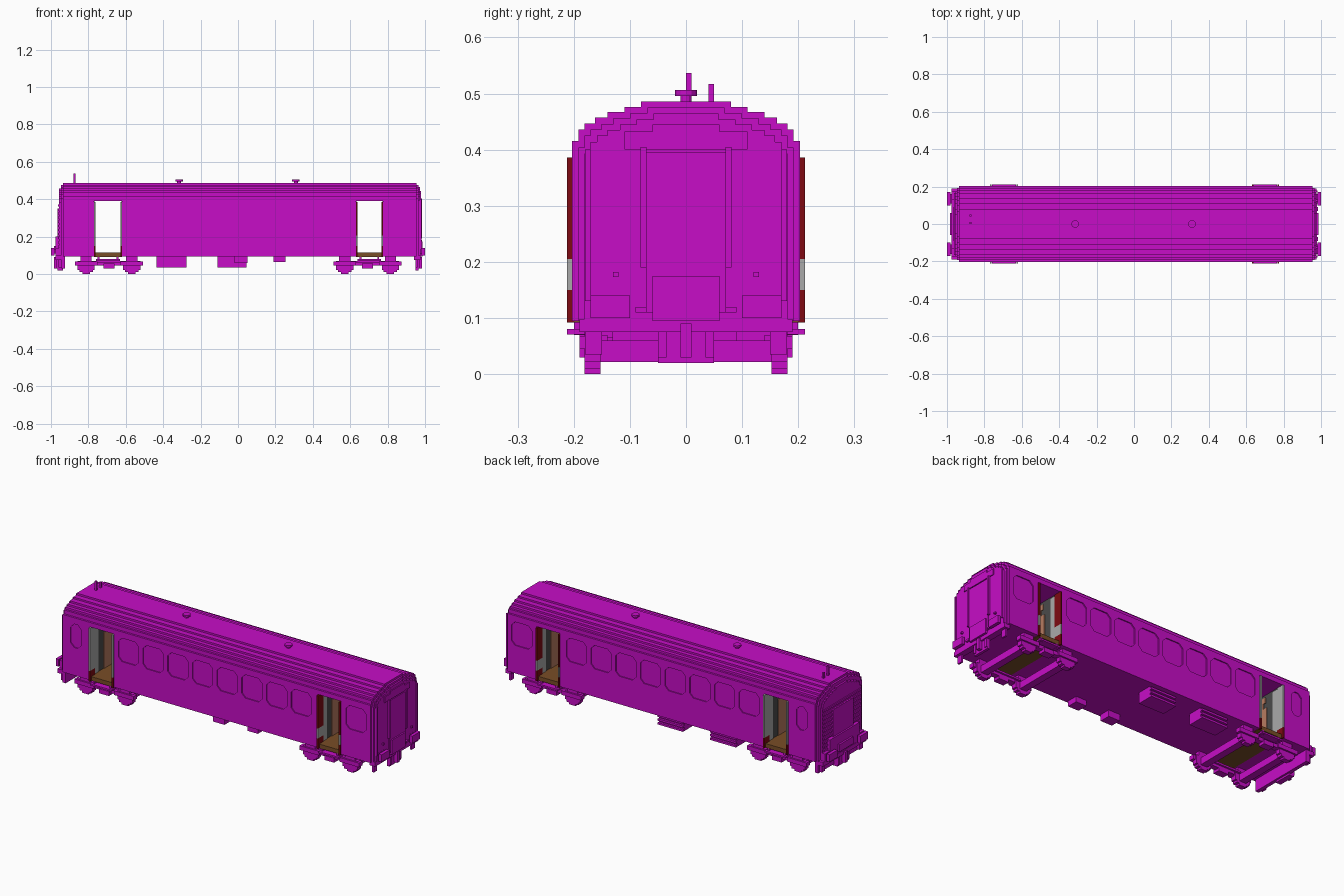
import bpy, bmesh
from mathutils import Matrix

cube = bpy.data.objects.get("Cube")
if cube:
    bpy.data.objects.remove(cube)


def material(name, rgb):
    m = bpy.data.materials.new(name)
    m.use_nodes = True
    m.diffuse_color = (*rgb, 1)
    m.node_tree.nodes["Principled BSDF"].inputs["Base Color"].default_value = (*rgb, 1)
    return m


MAGENTA = material("magenta paint", (0.57, 0.004, 0.57))
RED = material("dark red", (0.21, 0.003, 0.006))
GREY = material("light grey", (0.40, 0.40, 0.40))
DARK = material("dark grey", (0.07, 0.07, 0.07))
BROWN = material("brown floor", (0.19, 0.075, 0.02))
PEACH = material("tan panel", (0.48, 0.20, 0.12))


def finish(name, bm, mat):
    bmesh.ops.recalc_face_normals(bm, faces=bm.faces)
    me = bpy.data.meshes.new(name)
    bm.to_mesh(me)
    bm.free()
    me.materials.append(mat)
    ob = bpy.data.objects.new(name, me)
    bpy.context.collection.objects.link(ob)
    return ob


def add_box(bm, x0, x1, y0, y1, z0, z1):
    m = Matrix.Translation(((x0 + x1) / 2, (y0 + y1) / 2, (z0 + z1) / 2))
    bmesh.ops.create_cube(bm, size=1, matrix=m @ Matrix.Diagonal((x1 - x0, y1 - y0, z1 - z0, 1)))


def boxes(name, mat, items, mirror=False):
    """One object from boxes (x0, x1, y0, y1, z0, z1), optionally repeated at -y."""
    bm = bmesh.new()
    for x0, x1, y0, y1, z0, z1 in items:
        add_box(bm, x0, x1, y0, y1, z0, z1)
        if mirror:
            add_box(bm, x0, x1, -y1, -y0, z0, z1)
    return finish(name, bm, mat)


def extrude(bm, points, offset):
    face = bm.faces.new([bm.verts.new(p) for p in points])
    res = bmesh.ops.extrude_face_region(bm, geom=[face])
    bmesh.ops.translate(bm, vec=offset, verts=[v for v in res["geom"] if isinstance(v, bmesh.types.BMVert)])


# Stepped roof section: half width and the height it reaches
STEPS = [(0.203, 0.415), (0.192, 0.436), (0.181, 0.447), (0.162, 0.457),
         (0.14, 0.467), (0.11, 0.476), (0.08, 0.486)]


def shell(name, x0, x1, inset=0, floor=0.095):
    half = [(STEPS[0][0] - inset, floor)]
    for i, (w, z) in enumerate(STEPS):
        half.append((w - inset, z - inset))
        if i + 1 < len(STEPS):
            half.append((STEPS[i + 1][0] - inset, z - inset))
    pts = half + [(-y, z) for y, z in reversed(half)]
    bm = bmesh.new()
    extrude(bm, [(x0, y, z) for y, z in pts], (x1 - x0, 0, 0))
    return finish(name, bm, MAGENTA)


# Car body with doorways cut through and shallow window recesses
body = shell("body", -0.935, 0.955)
DOORS = [(-0.77, -0.62), (0.63, 0.775)]
WINDOWS = [(-0.853, 0.066), (0.867, 0.125)] + [(-0.53 + i * 0.1515, 0.125) for i in range(8)]
bm = bmesh.new()
for x0, x1 in DOORS:
    add_box(bm, x0, x1, -0.3, 0.3, 0.05, 0.39)
for cx, w in WINDOWS:
    a, c, z0, z1 = w / 2, 0.022, 0.25, 0.38
    ring = [(cx - a + c, z0), (cx + a - c, z0), (cx + a, z0 + c), (cx + a, z1 - c),
            (cx + a - c, z1), (cx - a + c, z1), (cx - a, z1 - c), (cx - a, z0 + c)]
    for s in (-1, 1):
        extrude(bm, [(x, s * 0.197, z) for x, z in ring], (0, s * 0.03, 0))
cutter = finish("opening_cutter", bm, MAGENTA)
cutter.hide_render = True
mod = body.modifiers.new("openings", "BOOLEAN")
mod.object = cutter
mod.solver = "EXACT"
cut = bpy.data.meshes.new_from_object(body.evaluated_get(bpy.context.evaluated_depsgraph_get()))
body.modifiers.clear()
body.data = cut
bpy.data.objects.remove(cutter)

# Stepped ends of the shell
shell("left_end_outer", 0.955, 0.965, 0.011)
shell("left_end_inner", 0.965, 0.974, 0.022)
shell("right_end_outer", -0.946, -0.935, 0.011)
shell("right_end_inner", -0.956, -0.946, 0.03)

# Horizontal ribs and gangway on the -x end
boxes("right_end_ribs", MAGENTA,
      [(-0.962, -0.95, -0.165, 0.165, z, z + 0.011) for z in [0.12 + 0.022 * i for i in range(12)]])
boxes("right_end_panel", MAGENTA, [(-0.966, -0.95, -0.09, 0.09, 0.11, 0.35),
                                   (-0.975, -0.95, -0.13, 0.13, 0.10, 0.2),
                                   (-0.985, -0.95, -0.06, 0.06, 0.11, 0.15)])

# Gangway door on the +x end
boxes("left_end_gangway", MAGENTA, [(0.97, 0.979, -0.11, 0.11, 0.40, 0.432),
                                    (0.97, 0.979, -0.06, 0.06, 0.432, 0.445),
                                    (0.97, 0.979, -0.07, 0.07, 0.11, 0.395),
                                    (0.97, 0.987, -0.06, 0.06, 0.095, 0.175)])
boxes("left_end_door_frame", MAGENTA, [(0.97, 0.985, 0.07, 0.081, 0.19, 0.405),
                                       (0.97, 0.985, 0.07, 0.09, 0.11, 0.12),
                                       (0.97, 0.98, 0.17, 0.18, 0.13, 0.40),
                                       (0.97, 0.985, 0.12, 0.13, 0.173, 0.182)], True)

# Buffers, end beams and couplers
for side, s, x in (("left", 1, 0.95), ("right", -1, -0.935)):
    def span(near, far):
        return tuple(sorted((x + s * near, s * far)))
    boxes(side + "_buffers", MAGENTA, [(*span(0, 0.985), 0.11, 0.16, 0.11, 0.13),
                                       (*span(0.02, 0.975), 0.10, 0.175, 0.095, 0.14),
                                       (*sorted((s * 0.982, s * 1.0)), 0.10, 0.17, 0.10, 0.14)], True)
    boxes(side + "_end_beam", MAGENTA, [(*span(-0.01, 0.975), -0.19, 0.19, 0.075, 0.098),
                                        (*span(0, 0.965), -0.05, 0.05, 0.02, 0.09),
                                        (*span(0.01, 0.985), -0.01, 0.01, 0.03, 0.09)])
    boxes(side + "_end_hoses", MAGENTA, [(*span(0, 0.97), 0.035, 0.05, 0.03, 0.09),
                                         (*span(0, 0.96), 0.15, 0.18, 0.035, 0.08)], True)
boxes("right_end_plough", MAGENTA, [(-0.945, -0.925, -0.19, 0.19, 0.03, 0.09)])

# Vestibules: floor, walls, door jambs and steps
for (x0, x1), side in zip(DOORS, ("right", "left")):
    boxes(side + "_vestibule_floor", BROWN, [(x0, x1, -0.2, 0.2, 0.092, 0.115)])
    boxes(side + "_vestibule_walls", DARK, [(x0, x0 + 0.003, -0.17, 0.17, 0.115, 0.39),
                                            (x1 - 0.003, x1, -0.17, 0.17, 0.115, 0.39)])
    panels = []
    for a, b in ((x0 + 0.003, x0 + 0.007), (x1 - 0.007, x1 - 0.003)):
        panels += [(a, b, -0.085, 0.085, 0.115, 0.315), (a, b, -0.06, 0.06, 0.315, 0.345),
                   (a, b, -0.075, 0.075, 0.345, 0.375)]
    boxes(side + "_vestibule_doors", PEACH, panels)
    bands = [(0.092, 0.15, RED), (0.15, 0.205, GREY), (0.205, 0.386, RED if side == "left" else GREY)]
    for i, (z0, z1, mat) in enumerate(bands):
        boxes(f"{side}_door_jambs_{i}", mat, [(x0, x0 + 0.009, 0.165, 0.212, z0, z1),
                                              (x1 - 0.009, x1, 0.165, 0.212, z0, z1)], True)
    boxes(side + "_inner_jambs", GREY, [(x0, x0 + 0.006, 0.13, 0.165, 0.115, 0.38),
                                        (x1 - 0.006, x1, 0.13, 0.165, 0.115, 0.38)], True)
    boxes(side + "_door_steps", MAGENTA, [(x0 + 0.01, x1 - 0.01, 0.17, 0.212, 0.071, 0.08),
                                          (x0 + 0.02, x0 + 0.03, 0.18, 0.2, 0.07, 0.095),
                                          (x1 - 0.03, x1 - 0.02, 0.18, 0.2, 0.07, 0.095)], True)

# Bogies: stepped wheels, axles and side frames
for cx, side in ((-0.69, "right"), (0.693, "left")):
    wheels, axles = [], []
    for x in (cx - 0.122, cx + 0.122):
        for half, z0, z1 in ((0.02, 0, 0.01), (0.036, 0.01, 0.022), (0.046, 0.022, 0.07), (0.03, 0.07, 0.095)):
            wheels.append((x - half, x + half, 0.152, 0.181, z0, z1))
        wheels.append((x - 0.06, x + 0.06, 0.16, 0.19, 0.045, 0.068))
        axles.append((x - 0.02, x + 0.02, -0.155, 0.155, 0.022, 0.06))
    frames = [(cx - 0.07, cx + 0.07, 0.15, 0.18, 0.045, 0.065), (cx - 0.03, cx + 0.03, 0.15, 0.19, 0.03, 0.055),
              (cx - 0.1, cx + 0.1, 0.14, 0.165, 0.06, 0.07)]
    boxes(side + "_bogie_wheels", MAGENTA, wheels, True)
    boxes(side + "_bogie_axles", MAGENTA, axles)
    boxes(side + "_bogie_frames", MAGENTA, frames, True)

# Underfloor equipment: louvred cases on one side, small cases on the other
louvres = []
for x0, x1 in ((-0.435, -0.275), (-0.11, 0.045)):
    louvres.append((x0, x1, 0.09, 0.172, 0.035, 0.096))
    louvres += [(x0, x1, 0.17, 0.184, z, z + 0.011) for z in (0.035, 0.056, 0.077)]
boxes("louvred_cases", MAGENTA, louvres)
boxes("small_cases", MAGENTA, [(-0.02, 0.05, -0.19, -0.13, 0.06, 0.096), (0.19, 0.255, -0.19, -0.13, 0.065, 0.096)])

# Roof vents and aerials
bm = bmesh.new()
for x in (-0.315, 0.31):
    for r, z0, z1 in ((0.01, 0.482, 0.497), (0.02, 0.496, 0.506)):
        bmesh.ops.create_cone(bm, cap_ends=True, segments=12, radius1=r, radius2=r, depth=z1 - z0,
                              matrix=Matrix.Translation((x, 0, (z0 + z1) / 2)))
finish("roof_vents", bm, MAGENTA)
boxes("roof_aerials", MAGENTA, [(-0.88, -0.87, 0, 0.01, 0.48, 0.537), (-0.88, -0.87, 0.04, 0.05, 0.47, 0.517)])
